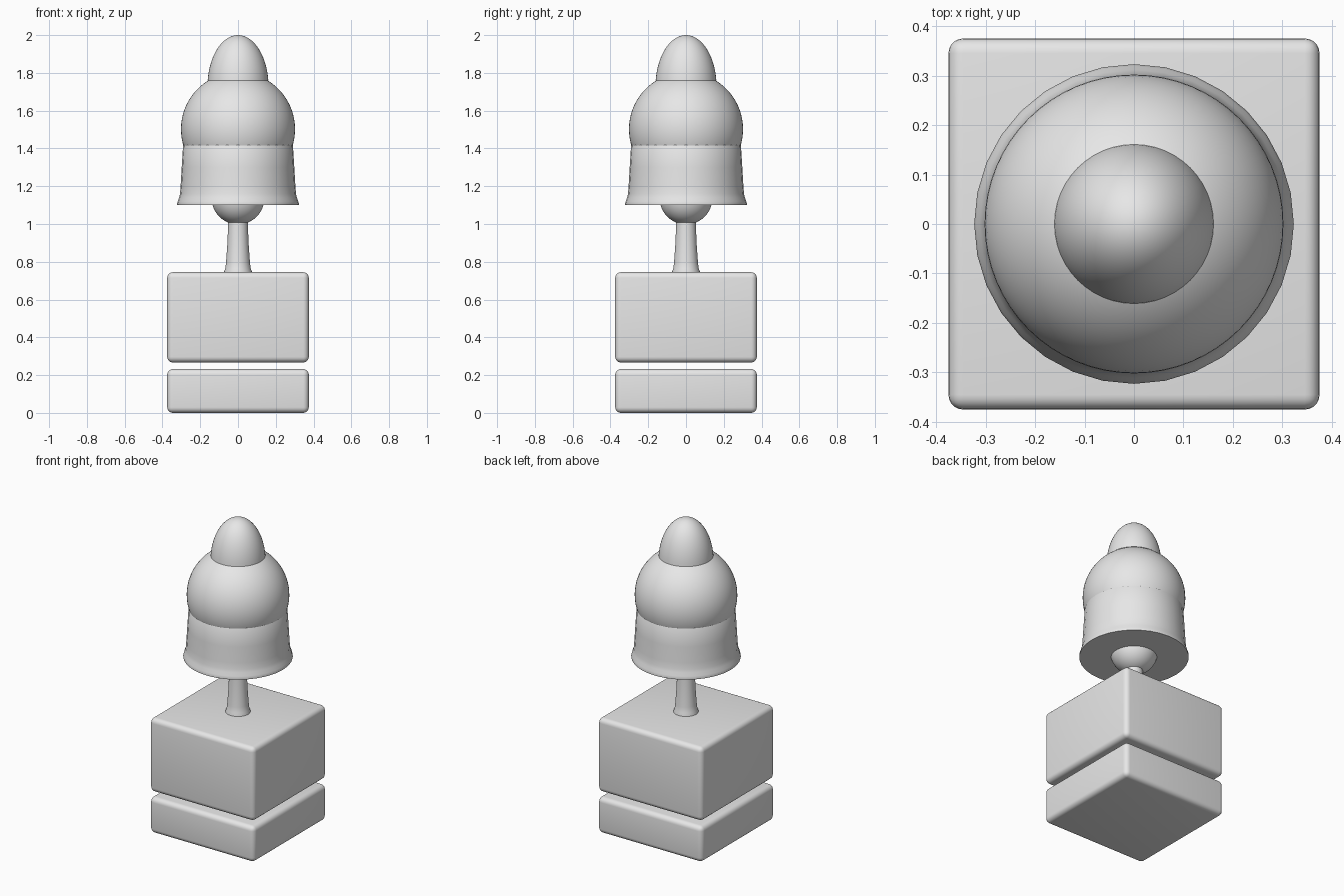
import bpy, bmesh, math

if "Cube" in bpy.data.objects:
    bpy.data.objects.remove(bpy.data.objects["Cube"])

mat = bpy.data.materials.new("light grey")
mat.diffuse_color = (0.8, 0.8, 0.8, 1)
mat.use_nodes = True
mat.node_tree.nodes["Principled BSDF"].inputs["Base Color"].default_value = mat.diffuse_color


def finish(name, bm, angle):
    bmesh.ops.recalc_face_normals(bm, faces=bm.faces)
    me = bpy.data.meshes.new(name)
    bm.to_mesh(me)
    bm.free()
    me.materials.append(mat)
    ob = bpy.data.objects.new(name, me)
    bpy.context.collection.objects.link(ob)
    bpy.ops.object.select_all(action='DESELECT')
    ob.select_set(True)
    bpy.context.view_layer.objects.active = ob
    bpy.ops.object.shade_smooth_by_angle(angle=math.radians(angle))
    return ob


def block(name, half, z0, z1):
    # Rounded square block between two heights
    bm = bmesh.new()
    bmesh.ops.create_cube(bm, size=1)
    for v in bm.verts:
        v.co.x *= 2 * half
        v.co.y *= 2 * half
        v.co.z = z0 + (v.co.z + 0.5) * (z1 - z0)
    bmesh.ops.bevel(bm, geom=bm.edges[:], offset=0.03, segments=5,
                    profile=0.5, affect='EDGES')
    return finish(name, bm, 40)


def lathe(name, profile, sides=32):
    # Closed turned solid from (radius, height) pairs
    bm = bmesh.new()
    rings = []
    for r, z in profile:
        if r < 1e-5:
            rings.append([bm.verts.new((0, 0, z))])
        else:
            rings.append([bm.verts.new((r * math.cos(2 * math.pi * i / sides),
                                        r * math.sin(2 * math.pi * i / sides), z))
                          for i in range(sides)])
    for a, b in zip(rings, rings[1:]):
        for i in range(sides):
            j = (i + 1) % sides
            if len(a) == 1:
                bm.faces.new((a[0], b[j], b[i]))
            elif len(b) == 1:
                bm.faces.new((a[i], a[j], b[0]))
            else:
                bm.faces.new((a[i], a[j], b[j], b[i]))
    for ring in (rings[0], rings[-1]):
        if len(ring) > 1:
            bm.faces.new(ring)
    return finish(name, bm, 35)


def ellipsoid(r, h, zc, start=-90, steps=24):
    # Half outline of an ellipsoid from a start latitude to the top
    pts = []
    for i in range(steps + 1):
        a = math.radians(start + (90 - start) * i / steps)
        pts.append((r * math.cos(a), zc + h * math.sin(a)))
    pts[-1] = (0, zc + h)
    return pts


# Two stacked blocks with a gap
block("lower_base", 0.375, 0.0, 0.232)
block("upper_base", 0.375, 0.267, 0.745)

# Flared stem
lathe("stem", [(0.074, 0.735), (0.073, 0.75), (0.067, 0.765), (0.063, 0.80),
               (0.056, 0.90), (0.052, 1.0), (0.052, 1.04)])

# Small ball under the shade
lathe("ball_joint", ellipsoid(0.14, 0.14, 1.138), 48)

# Flared shade skirt with lip
lathe("skirt", [(0.322, 1.10), (0.323, 1.105), (0.319, 1.12), (0.312, 1.14),
                (0.307, 1.16), (0.304, 1.20), (0.298, 1.30), (0.291, 1.415),
                (0.285, 1.425)])

# Round dome
lathe("dome", ellipsoid(0.302, 0.302, 1.502, -30), 64)

# Rounded cap on the dome
lathe("top_cap", ellipsoid(0.162, 0.275, 1.725, 7), 48)
